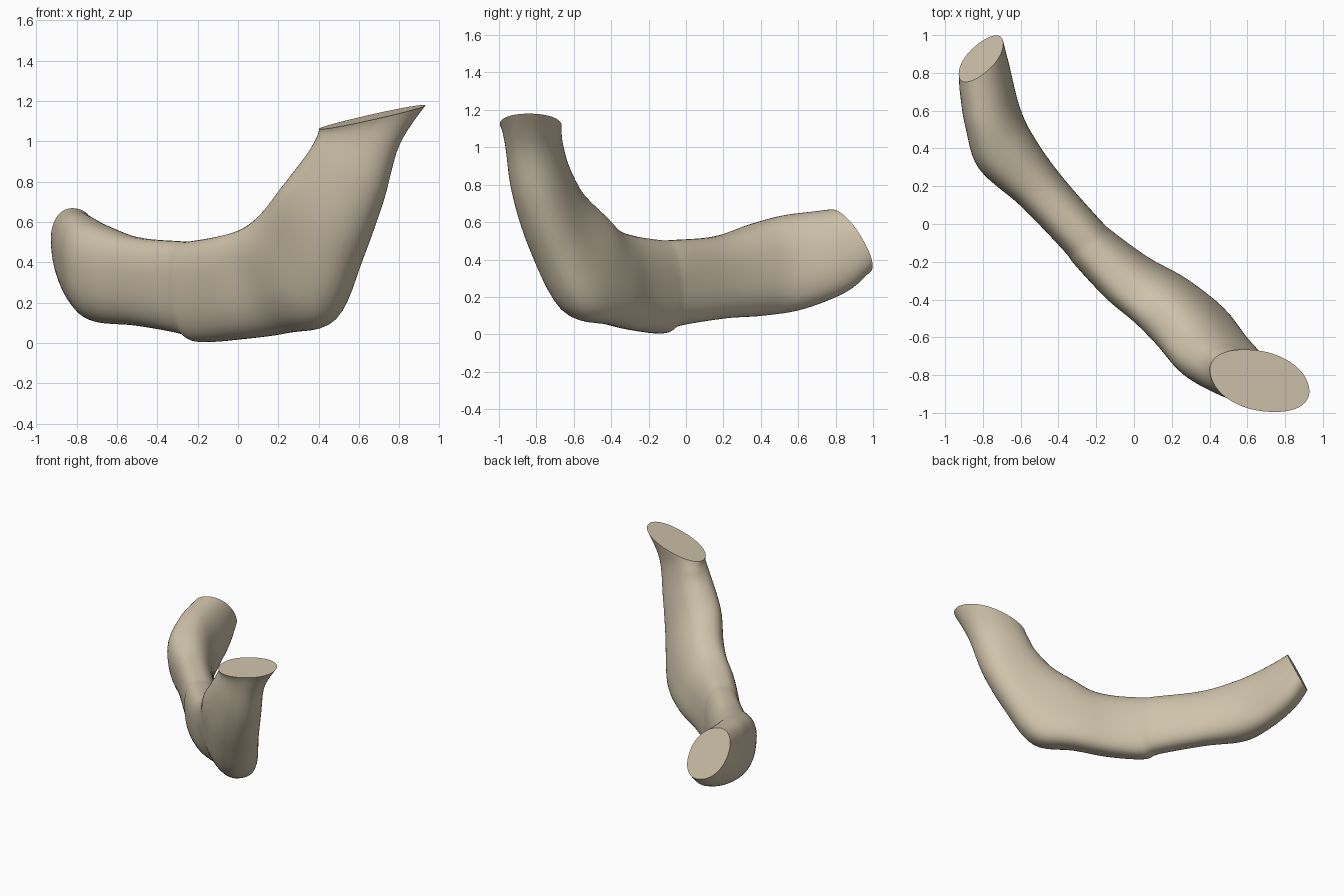
import bpy, bmesh, math
from mathutils import Vector

cube = bpy.data.objects.get("Cube")
if cube:
    bpy.data.objects.remove(cube, do_unlink=True)

SIDES = 48   # points around each section
STEPS = 6    # rings between stations

# Stations: centre, vector to upper edge, vector to back side
STATIONS = [
    ((-.81, .875, .50), (0, -.09, .168), (.118, .08, -.01)),
    ((-.79, .76, .44), (-.01, -.085, .215), (.13, .06, -.01)),
    ((-.75, .57, .385), (-.02, -.05, .25), (.14, .045, -.01)),
    ((-.68, .385, .345), (-.015, -.03, .245), (.14, .085, 0)),
    ((-.50, .185, .305), (-.01, -.02, .22), (.10, .085, 0)),
    ((-.28, -.055, .275), (-.01, -.01, .23), (.095, .08, 0)),
    ((-.205, -.135, .255), (-.02, -.01, .25), (.10, .085, 0)),
    ((-.03, -.29, .275), (-.04, -.01, .255), (.10, .11, -.01)),
    ((.14, -.405, .31), (-.09, 0, .26), (.10, .125, -.01)),
    ((.30, -.545, .38), (-.155, .055, .27), (.105, .14, 0)),
    ((.42, -.69, .60), (-.175, .06, .185), (.09, .14, 0)),
    ((.53, -.775, .82), (-.185, .06, .11), (.05, .14, 0)),
    ((.595, -.81, 1.0), (-.205, .05, .02), (0, .143, 0)),
    ((.665, -.83, 1.12), (-.255, .01, -.06), (-.06, .165, 0)),
]


def spline(a, b, c, d, t):
    """Catmull-Rom blend of four vectors."""
    return 0.5 * (2 * b + (c - a) * t + (2 * a - 5 * b + 4 * c - d) * t * t
                  + (3 * b - a - 3 * c + d) * t ** 3)


def rounded(v, power):
    """Circle coordinate, squarer for a smaller power."""
    return math.copysign(abs(v) ** power, v)


def sections():
    pts = [[Vector(v) for v in s] for s in STATIONS]
    last = len(pts) - 1
    for i in range(last):
        four = [pts[max(i - 1, 0)], pts[i], pts[i + 1], pts[min(i + 2, last)]]
        for k in range(STEPS):
            yield [spline(*(s[j] for s in four), k / STEPS) for j in range(3)]
    yield pts[-1]


# Curved shaft lofted through the sections, squarer in the middle
bm = bmesh.new()
rings = []
loft = list(sections())
for i, (centre, up, side) in enumerate(loft):
    power = 0.93 - 0.13 * math.sin(math.pi * i / (len(loft) - 1))
    ring = []
    for n in range(SIDES):
        a = math.tau * n / SIDES
        ring.append(bm.verts.new(centre + up * rounded(math.cos(a), power)
                                 + side * rounded(math.sin(a), power)))
    rings.append(ring)
for r0, r1 in zip(rings, rings[1:]):
    for n in range(SIDES):
        m = (n + 1) % SIDES
        bm.faces.new((r0[n], r0[m], r1[m], r1[n]))
# Cut ends
for ring in (rings[0], rings[-1]):
    bm.faces.new(ring)
bmesh.ops.recalc_face_normals(bm, faces=bm.faces)

mesh = bpy.data.meshes.new("curved_bone")
bm.to_mesh(mesh)
bm.free()
bone = bpy.data.objects.new("curved_bone", mesh)
bpy.context.collection.objects.link(bone)

# Single bone colour
colour = (.62, .54, .40, 1)
mat = bpy.data.materials.new("pale_bone")
mat.use_nodes = True
mat.diffuse_color = colour
for node in mat.node_tree.nodes:
    if node.type == "BSDF_PRINCIPLED":
        node.inputs["Base Color"].default_value = colour
mesh.materials.append(mat)

# Smooth sides, crisp cut ends
bpy.ops.object.select_all(action="DESELECT")
bone.select_set(True)
bpy.context.view_layer.objects.active = bone
bpy.ops.object.shade_smooth_by_angle(angle=math.radians(40))
